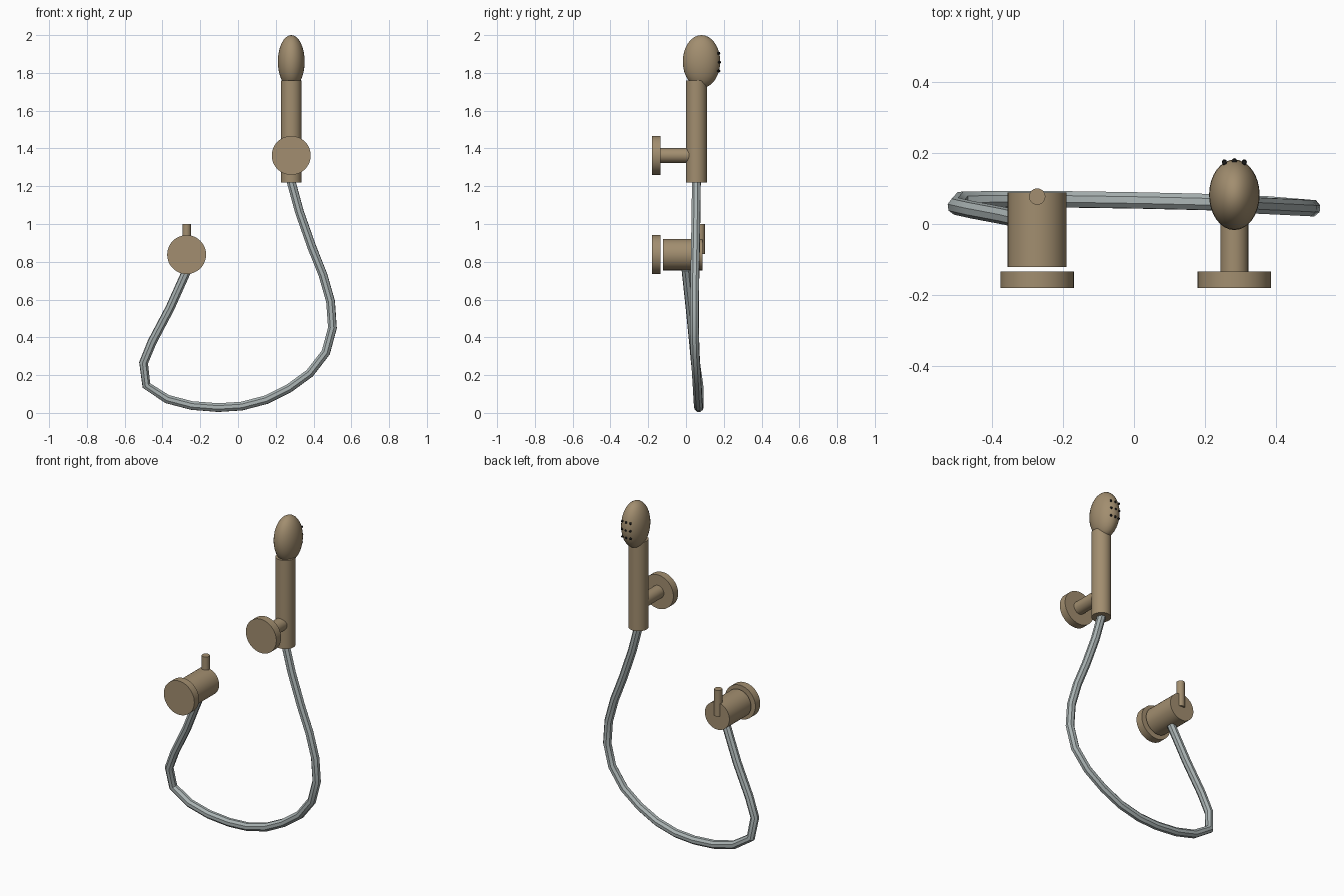
import bpy
import math
from mathutils import Vector

cube = bpy.data.objects.get("Cube")
if cube:
    bpy.data.objects.remove(cube, do_unlink=True)


def material(name, rgb):
    m = bpy.data.materials.new(name)
    m.use_nodes = True
    colour = (*rgb, 1)
    m.diffuse_color = colour
    m.node_tree.nodes["Principled BSDF"].inputs["Base Color"].default_value = colour
    return m


bronze = material("brushed bronze", (0.36, 0.27, 0.16))
steel = material("hose steel", (0.40, 0.45, 0.45))
black = material("nozzle black", (0.01, 0.01, 0.01))


def finish(name, mat):
    ob = bpy.context.object
    ob.name = name
    ob.data.materials.clear()
    ob.data.materials.append(mat)
    bpy.ops.object.shade_smooth_by_angle(angle=math.radians(40))
    return ob


def rod(name, start, end, radius, sides=32):
    """Cylinder running between two points."""
    a, b = Vector(start), Vector(end)
    bpy.ops.mesh.primitive_cylinder_add(
        vertices=sides, radius=radius, depth=(b - a).length, location=(a + b) / 2,
        rotation=(b - a).to_track_quat("Z", "Y").to_euler())
    return finish(name, bronze)


def ball(name, centre, radii, mat, segments=32, rings=16):
    bpy.ops.mesh.primitive_uv_sphere_add(segments=segments, ring_count=rings,
                                         radius=1, location=centre)
    bpy.context.object.scale = radii
    bpy.ops.object.transform_apply(location=False, rotation=False, scale=True)
    return finish(name, mat)


SHOWER_X, HOLDER_Z = 0.282, 1.363
VALVE_X, VALVE_Z = -0.272, 0.838

# Wall plates
for name, x, z in (("holder_wall_plate", SHOWER_X, HOLDER_Z),
                   ("valve_wall_plate", VALVE_X, VALVE_Z)):
    rod(name, (x, -0.18, z), (x, -0.134, z), 0.103, 48)

# Hand shower: holder arm, handle and egg-shaped head
rod("holder_arm", (SHOWER_X, -0.14, HOLDER_Z), (SHOWER_X, 0.016, HOLDER_Z), 0.039)
rod("handle", (SHOWER_X, 0.055, 1.22), (SHOWER_X, 0.055, 1.76), 0.055)
ball("shower_head", (SHOWER_X, 0.082, 1.86), (0.071, 0.099, 0.14), bronze)

# Spray nozzles in a three by three grid
for i in (-1, 0, 1):
    for j in (-1, 0, 1):
        y = 0.178 - 0.003 * abs(i) - 0.003 * abs(j)
        ball("nozzle", (SHOWER_X + 0.028 * i, y, 1.857 + 0.047 * j),
             (0.007, 0.007, 0.007), black, 8, 6)

# Valve body and lever
rod("valve_body", (VALVE_X, -0.121, VALVE_Z), (VALVE_X, 0.088, VALVE_Z), 0.083)
rod("valve_lever", (VALVE_X, 0.077, 0.84), (VALVE_X, 0.077, 1.0), 0.023, 24)

# Flexible hose hanging from the valve up to the handle
path = [(-.268, 0, .76), (-.36, .022, .555), (-.455, .04, .375), (-.5, .05, .265),
        (-.485, .068, .145), (-.375, .07, .073), (-.245, .07, .039), (-.105, .068, .028),
        (.02, .066, .036), (.15, .063, .07), (.27, .06, .13), (.38, .055, .21),
        (.465, .048, .32), (.5, .045, .45), (.49, .045, .59), (.45, .047, .73),
        (.39, .05, .88), (.325, .053, 1.065), (.28, .055, 1.23)]
curve = bpy.data.curves.new("hose", "CURVE")
curve.dimensions = "3D"
curve.bevel_depth = 0.0245
curve.bevel_resolution = 2
curve.use_fill_caps = True
spline = curve.splines.new("POLY")
spline.points.add(len(path) - 1)
for point, co in zip(spline.points, path):
    point.co = (*co, 1)
hose = bpy.data.objects.new("hose", curve)
bpy.context.collection.objects.link(hose)
bpy.ops.object.select_all(action="DESELECT")
hose.select_set(True)
bpy.context.view_layer.objects.active = hose
bpy.ops.object.convert(target="MESH")
finish("hose", steel)
bpy.ops.object.shade_smooth_by_angle(angle=math.radians(60))
